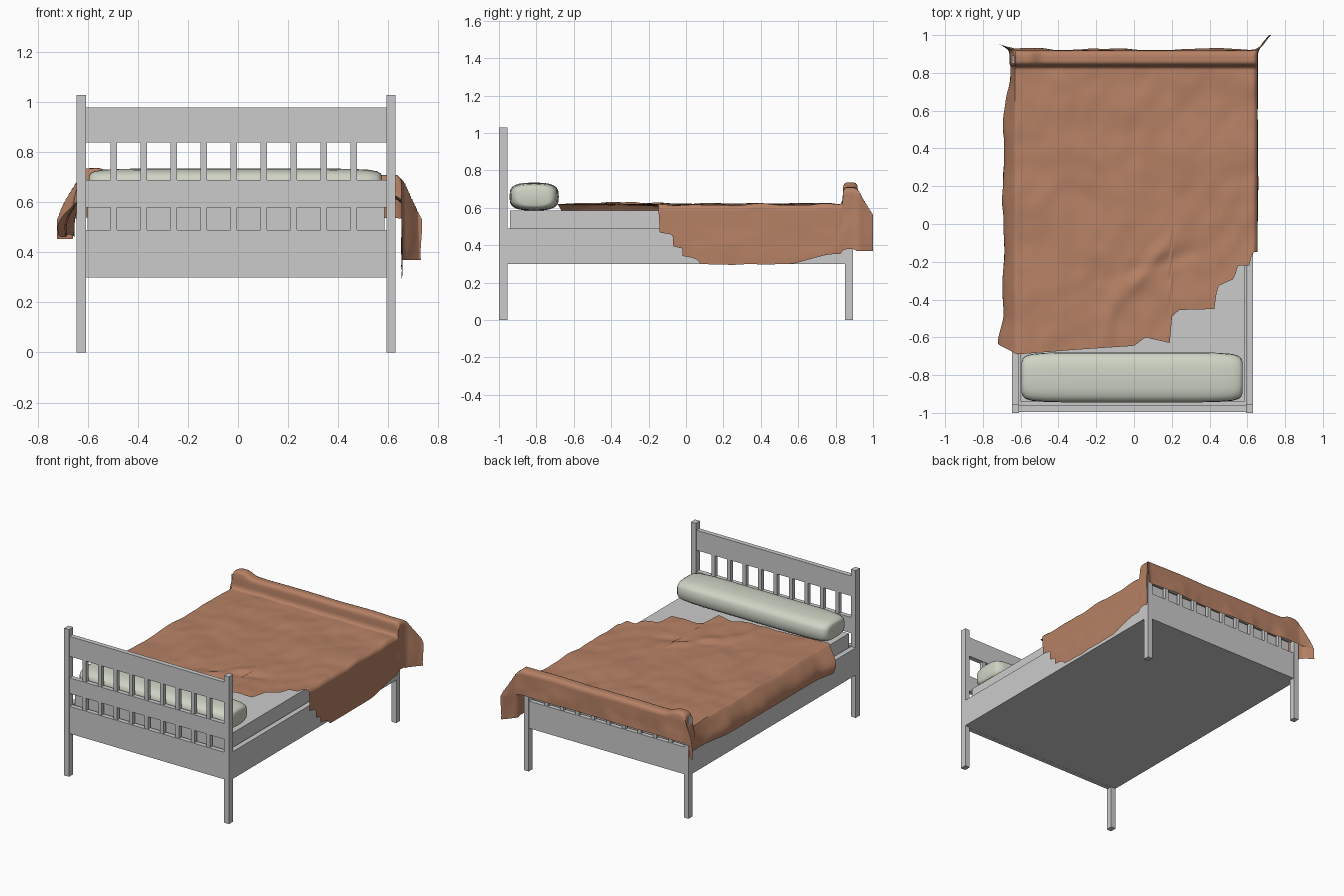
import bpy, bmesh, math
from mathutils import Vector, noise

if "Cube" in bpy.data.objects:
    bpy.data.objects.remove(bpy.data.objects["Cube"])


def finish(name, bm, color=None, smooth=None):
    bmesh.ops.recalc_face_normals(bm, faces=bm.faces)
    me = bpy.data.meshes.new(name)
    bm.to_mesh(me)
    bm.free()
    ob = bpy.data.objects.new(name, me)
    bpy.context.collection.objects.link(ob)
    if color:
        mat = bpy.data.materials.new(name + "_material")
        mat.diffuse_color = color
        mat.use_nodes = True
        mat.node_tree.nodes["Principled BSDF"].inputs["Base Color"].default_value = mat.diffuse_color
        me.materials.append(mat)
    if smooth:
        bpy.ops.object.select_all(action='DESELECT')
        ob.select_set(True)
        bpy.context.view_layer.objects.active = ob
        bpy.ops.object.shade_smooth_by_angle(angle=math.radians(smooth))
    return ob


def boxes(name, items):
    # each item is (x0, x1, y0, y1, z0, z1)
    bm = bmesh.new()
    for x0, x1, y0, y1, z0, z1 in items:
        vs = bmesh.ops.create_cube(bm, size=1)["verts"]
        for v in vs:
            v.co = ((x0 + x1) / 2 + v.co.x * (x1 - x0),
                    (y0 + y1) / 2 + v.co.y * (y1 - y0),
                    (z0 + z1) / 2 + v.co.z * (z1 - z0))
    return finish(name, bm)


XL, XR, PW = -0.645, 0.63, 0.037     # frame sides and post width


def end_board(name, y0, y1, post_top, rails, slat_rows):
    boxes(name + "_posts", [(XL, XL + PW, y0, y1, 0, post_top),
                            (XR - PW, XR, y0, y1, 0, post_top)])
    a, b = y0 + 0.006, y1 - 0.006
    boxes(name + "_rails", [(XL + PW, XR - PW, a, b, z0, z1) for z0, z1 in rails])
    boxes(name + "_slats", [(x - 0.013, x + 0.013, a + 0.003, b - 0.003, z0, z1)
                            for z0, z1 in slat_rows
                            for x in [-0.497 + 0.12 * i for i in range(9)]])


# headboard and footboard
end_board("headboard", -1.0, -0.955, 1.03,
          [(0.30, 0.49), (0.58, 0.69), (0.84, 0.98)], [(0.49, 0.58), (0.69, 0.84)])
end_board("footboard", 0.85, 0.893, 0.70,
          [(0.30, 0.49), (0.58, 0.69)], [(0.49, 0.58)])

# side rails, base and mattress
boxes("side_rails", [(XL, XL + PW, -0.955, 0.85, 0.30, 0.49),
                     (XR - PW, XR, -0.955, 0.85, 0.30, 0.49)])
boxes("base_panel", [(XL + PW, XR - PW, -0.96, 0.856, 0.30, 0.32)])
boxes("mattress", [(-0.602, 0.585, -0.94, 0.845, 0.32, 0.585)])

# bolster pillow: superellipse sections lofted along x
bm = bmesh.new()
half = [(0.585, 0.62), (0.58, 0.74), (0.565, 0.86), (0.53, 0.94), (0.46, 0.985), (0.36, 1.0), (0.12, 1.0)]
sections = [(-x, s) for x, s in half] + [(x, s) for x, s in reversed(half)]
rings = []
for x, s in sections:
    ring = []
    for k in range(24):
        a = 2 * math.pi * k / 24
        c, d = math.cos(a), math.sin(a)
        ring.append(bm.verts.new((x - 0.01,
                                  -0.812 + 0.132 * s * math.copysign(abs(c) ** 0.72, c),
                                  0.66 + 0.075 * s * math.copysign(abs(d) ** 0.6, d))))
    rings.append(ring)
for r, q in zip(rings, rings[1:]):
    for k in range(24):
        bm.faces.new((r[k], r[k - 1], q[k - 1], q[k]))
bm.faces.new(rings[0])
bm.faces.new(rings[-1])
finish("bolster_pillow", bm, (0.62, 0.66, 0.56, 1), 50)


def lerp_table(pts, x):
    if x <= pts[0][0]:
        return pts[0][1]
    for (a, fa), (b, fb) in zip(pts, pts[1:]):
        if x <= b:
            return fa + (fb - fa) * (x - a) / (b - a)
    return pts[-1][1]


def ramp(x, a, b):
    t = min(1, max(0, (x - a) / (b - a)))
    return t * t * (3 - 2 * t)


# blanket: a cloth sheet (s across, v along) folded over the mattress and footboard
L, R, TOP = -0.63, 0.64, 0.71
front_edge = [(-0.80, -0.60), (-0.75, -0.63), (-0.62, -0.69), (-0.3, -0.665), (0, -0.645),
              (0.06, -0.60), (0.19, -0.63), (0.20, -0.49), (0.24, -0.455), (0.43, -0.45),
              (0.44, -0.33), (0.53, -0.29), (0.55, -0.22), (0.615, -0.22), (0.625, -0.15),
              (0.80, -0.14), (0.81, -0.07), (0.87, -0.07), (0.88, -0.02), (0.925, -0.02),
              (0.935, 0.05), (0.97, 0.08)]
path = [(0.826, 0.62), (0.836, 0.64), (0.84, 0.69), (0.847, 0.706), (0.858, 0.712), (0.895, 0.712),
        (0.91, 0.706), (0.918, 0.69), (0.926, 0.54)]
arc = [path[0][0]]
for (a, b), (c, d) in zip(path, path[1:]):
    arc.append(arc[-1] + math.hypot(c - a, d - b))
path_y = list(zip(arc, [p[0] for p in path]))
path_z = list(zip(arc, [p[1] for p in path]))
v_foot = arc[5]                       # where the cloth starts down the foot end


def cloth(s, v):
    y = v if v < arc[0] else lerp_table(path_y, v)
    z = lerp_table(path_z, v)
    e = max(0, v - v_foot - 0.01)
    flat = 1 - ramp(v, 0.76, 0.84)
    n = noise.noise(Vector((s * 4, v * 4, 1))) + 0.5 * noise.noise(Vector((s * 11, v * 9, 5)))
    z += 0.011 * n * (0.3 + 0.7 * flat) - 0.002
    # two diagonal creases near the turned back corner, and a bump on the left post
    for cs, cv, ang, amp in ((0.08, -0.22, 0.9, 0.018), (0.15, -0.2, 0.3, -0.012), (-0.1, -0.4, 1.3, 0.01)):
        p = (s - cs) * math.cos(ang) + (v - cv) * math.sin(ang)
        q = -(s - cs) * math.sin(ang) + (v - cv) * math.cos(ang)
        z += amp * math.exp(-(q / 0.04) ** 2 - (p / 0.2) ** 2)
    if v > arc[2] and e < 0.03:
        z += 0.026 * ramp(s, -0.66, -0.60) * (1 - ramp(s, -0.56, -0.48))
    z = max(z, 0.592) if v < v_foot else z
    y += 0.012 * n * ramp(e, 0.03, 0.16)
    right = s > R
    d = s - R if right else max(0, L - s)
    x = min(R, max(L, s))
    if d > 0:
        if right:
            d *= 1 - 0.17 * ramp(v, 0.5, 0.83) + 0.2 * ramp(v, 0.83, 0.93)
            x += 0.014 * ramp(d, 0, 0.03) + 0.008 * n * ramp(d, 0.05, 0.3)
        else:
            d *= 1 + 0.6 * ramp(v, 0.8, 0.95)
            flare = 0.068 - 0.04 * ramp(v, 0.5, 0.8) + 0.035 * (1 - ramp(v, -0.65, -0.45))
            x -= flare * ramp(d, -0.03, 0.13) + 0.012 * n * ramp(d, 0.02, 0.15) - flare * ramp(0, -0.03, 0.13)
        m = min(d, e)
        x += (0.45 if right else -0.4) * m
        y += (0.48 if right else 0.2) * m
        z = TOP - max(d, e) if e > 0 else z - max(0, d - 0.008 * ramp(d, 0, 0.03))
    return x, min(y, 1.0), z


bm = bmesh.new()
NS, NV = 142, 110
S0, S1 = -0.79, 0.97
grid = []
for i in range(NS + 1):
    s = S0 + (S1 - S0) * i / NS
    v0 = lerp_table(front_edge, s)
    rows = [v0 + (0.80 - v0) * j / 75 for j in range(75)]
    rows += [0.80 + (arc[-1] - 0.80) * j / (NV - 75) for j in range(NV - 75 + 1)]
    grid.append([bm.verts.new(cloth(s, v)) for v in rows])
for a, b in zip(grid, grid[1:]):
    for j in range(NV):
        bm.faces.new((a[j], b[j], b[j + 1], a[j + 1]))
finish("blanket", bm, (0.47, 0.22, 0.13, 1), 60)
